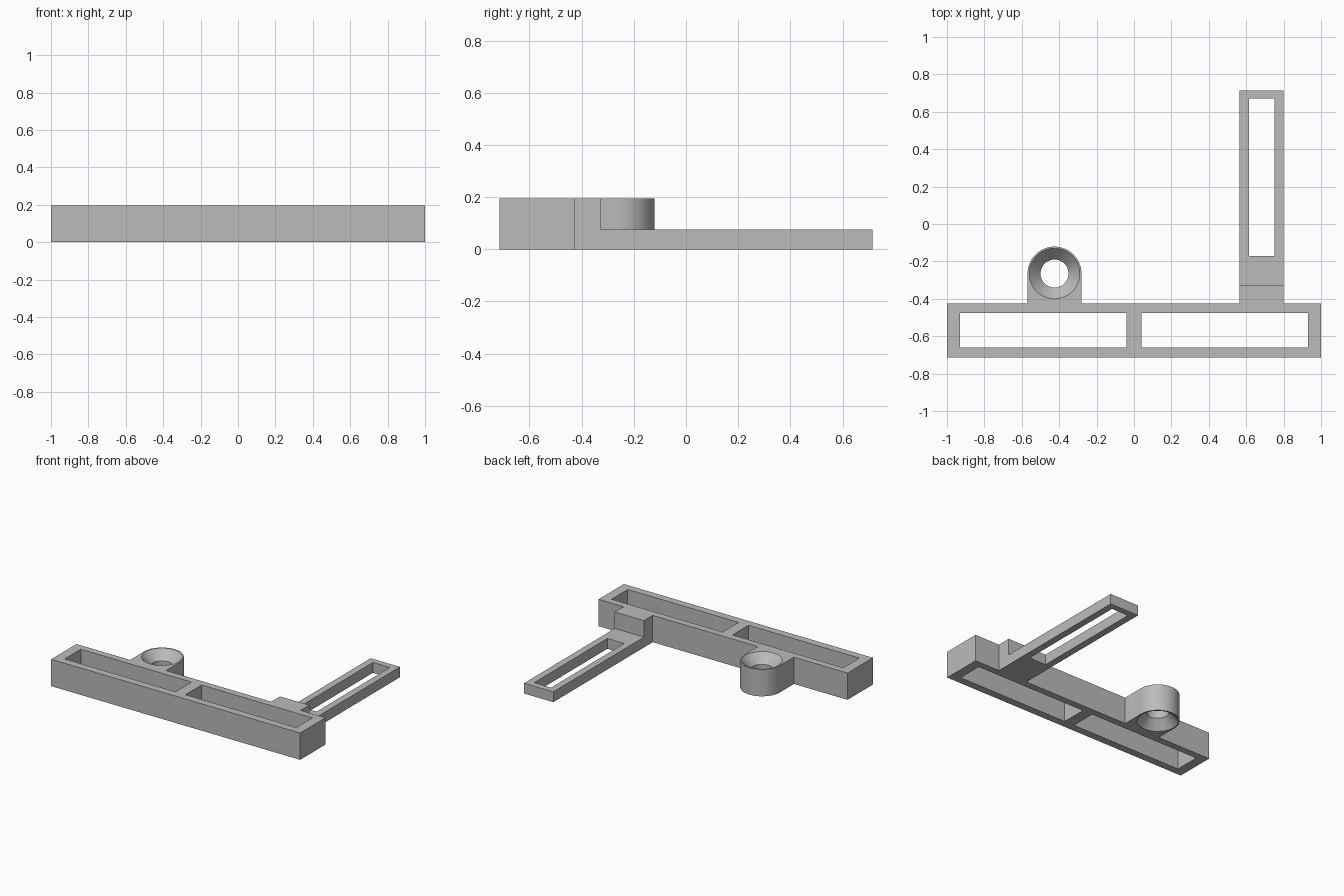
import bpy
import bmesh
from math import sin, cos, pi, radians

if "Cube" in bpy.data.objects:
    bpy.data.objects.remove(bpy.data.objects["Cube"], do_unlink=True)

HEIGHT = 0.195
ARM_HEIGHT = 0.075
BACK = -0.425            # rear face of the frame

grey = bpy.data.materials.new("plain_grey")
grey.use_nodes = True
grey.diffuse_color = (0.5, 0.5, 0.5, 1)
grey.node_tree.nodes["Principled BSDF"].inputs["Base Color"].default_value = (0.5, 0.5, 0.5, 1)


def loft(name, rings):
    """Solid from a stack of matching point rings, capped at both ends."""
    bm = bmesh.new()
    loops = [[bm.verts.new(p) for p in ring] for ring in rings]
    n = len(loops[0])
    for a, b in zip(loops, loops[1:]):
        for i in range(n):
            j = (i + 1) % n
            bm.faces.new((a[i], a[j], b[j], b[i]))
    bm.faces.new(loops[0])
    bm.faces.new(loops[-1])
    bmesh.ops.recalc_face_normals(bm, faces=bm.faces[:])
    mesh = bpy.data.meshes.new(name)
    bm.to_mesh(mesh)
    bm.free()
    mesh.materials.append(grey)
    obj = bpy.data.objects.new(name, mesh)
    bpy.context.collection.objects.link(obj)
    return obj


def box(name, x0, x1, y0, y1, z0, z1):
    outline = [(x0, y0), (x1, y0), (x1, y1), (x0, y1)]
    return loft(name, [[(x, y, z) for x, y in outline] for z in (z0, z1)])


def cut(obj, cutter):
    """Subtract a cutter and discard it."""
    cutter.hide_render = True
    mod = obj.modifiers.new("opening", 'BOOLEAN')
    mod.operation = 'DIFFERENCE'
    mod.solver = 'EXACT'
    mod.object = cutter
    bpy.ops.object.select_all(action='DESELECT')
    bpy.context.view_layer.objects.active = obj
    obj.select_set(True)
    bpy.ops.object.modifier_apply(modifier=mod.name)
    bpy.data.objects.remove(cutter, do_unlink=True)


# Long frame with two rectangular windows
frame = box("frame", -1, 1, -0.715, BACK, 0, HEIGHT)
for x0, x1 in ((-0.93, -0.04), (0.04, 0.93)):
    cut(frame, box("window_cutter", x0, x1, -0.66, -0.475, -0.1, 0.3))

# Round-ended screw boss, countersunk on both sides
CX, CY, R = -0.425, -0.265, 0.144
SEGMENTS = 64
half = SEGMENTS // 2
outline = [(CX - R, BACK), (CX + R, BACK)]
outline += [(CX + R * cos(pi * i / half), CY + R * sin(pi * i / half)) for i in range(half + 1)]
boss = loft("screw_boss", [[(x, y, z) for x, y in outline] for z in (0, HEIGHT)])

WIDE, NECK, SINK = 0.135, 0.075, 0.065
profile = [(WIDE, -0.05), (WIDE, 0), (NECK, SINK),
           (NECK, HEIGHT - SINK), (WIDE, HEIGHT), (WIDE, HEIGHT + 0.05)]
cut(boss, loft("hole_cutter", [
    [(CX + r * cos(2 * pi * i / SEGMENTS), CY + r * sin(2 * pi * i / SEGMENTS), z)
     for i in range(SEGMENTS)] for r, z in profile]))
bpy.ops.object.shade_smooth_by_angle(angle=radians(25))

# Stepped arm with a long slot
step = [(BACK, 0), (0.715, 0), (0.715, ARM_HEIGHT),
        (-0.325, ARM_HEIGHT), (-0.325, HEIGHT), (BACK, HEIGHT)]
arm = loft("slotted_arm", [[(x, y, z) for y, z in step] for x in (0.565, 0.8)])
cut(arm, box("slot_cutter", 0.615, 0.75, -0.17, 0.67, -0.1, 0.3))
